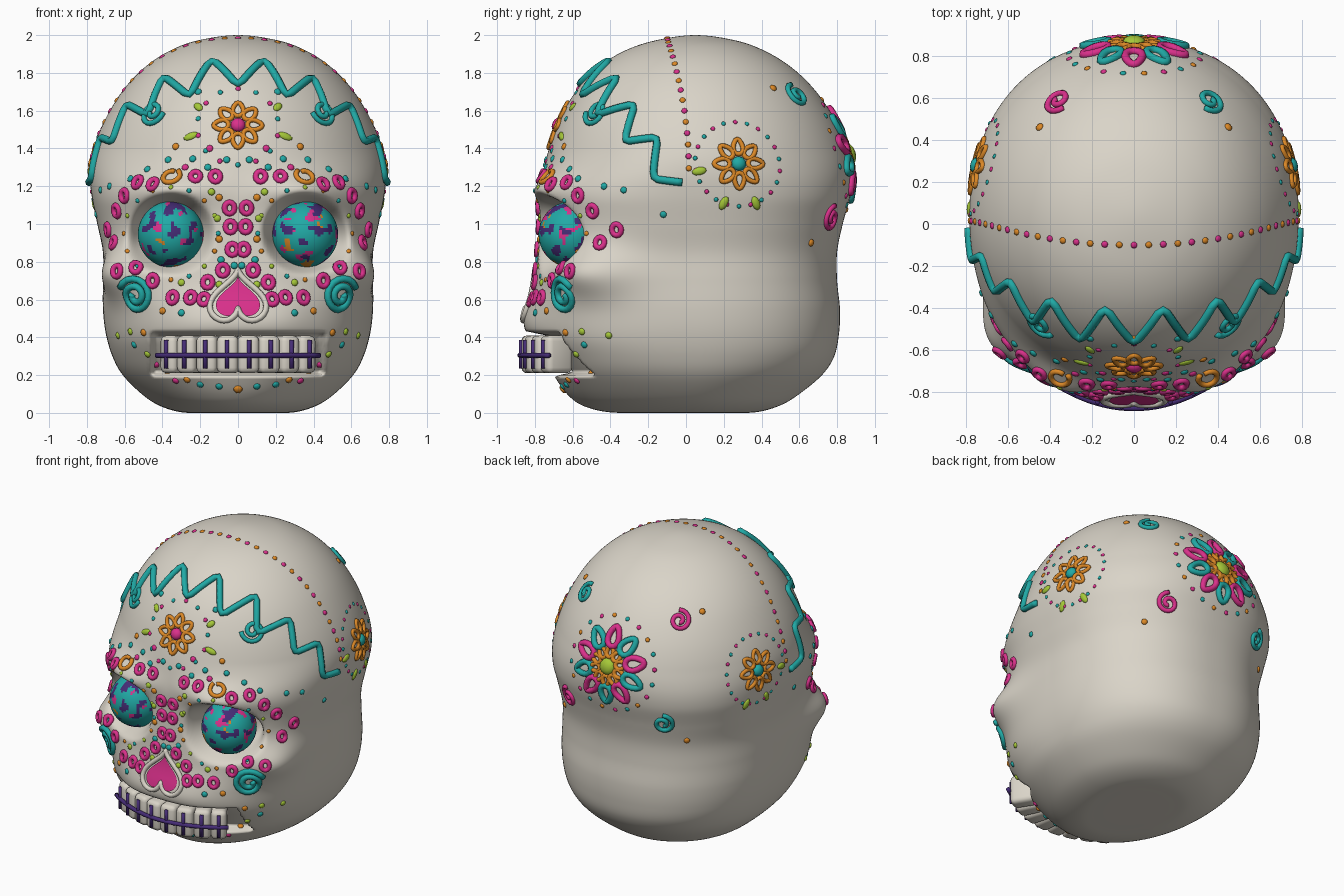
import bpy, bmesh, math
from mathutils import Vector as V, Matrix, noise
from mathutils.bvhtree import BVHTree

if "Cube" in bpy.data.objects:
    bpy.data.objects.remove(bpy.data.objects["Cube"])

# ---- colours (linear) ----
COLOURS = {"bone": (.70, .66, .58), "pink": (.70, .03, .26), "teal": (.015, .40, .38),
           "orange": (.72, .25, .02), "green": (.38, .58, .04), "purple": (.06, .025, .18)}
MATS = {}
for k, c in COLOURS.items():
    MATS[k] = bpy.data.materials.new(k)
    MATS[k].diffuse_color = (*c, 1)
X, Y, Z = V((1, 0, 0)), V((0, 1, 0)), V((0, 0, 1))
PI = math.pi

def ss(a, b, x):
    t = min(1, max(0, (x - a) / (b - a)))
    return t * t * (3 - 2 * t)

def finish(bm, name, mats):
    me = bpy.data.meshes.new(name)
    bm.to_mesh(me)
    bm.free()
    for m in mats:
        me.materials.append(MATS[m])
    me.polygons.foreach_set("use_smooth", [True] * len(me.polygons))
    ob = bpy.data.objects.new(name, me)
    bpy.context.collection.objects.link(ob)
    return ob

# ---- skull: lofted rows of (z, half width, front y, back y), then sculpted ----
ROWS = [(0, 0, .05, .05), (0, .2, -.25, .25), (.005, .31, -.42, .38), (.04, .42, -.55, .50),
        (.1, .51, -.63, .60), (.2, .61, -.70, .72), (.3, .665, -.75, .785), (.42, .70, -.81, .81),
        (.55, .715, -.82, .815), (.70, .715, -.80, .80), (.85, .715, -.785, .80),
        (1.0, .745, -.775, .83), (1.15, .775, -.775, .87), (1.28, .785, -.755, .88),
        (1.4, .765, -.725, .855), (1.55, .705, -.67, .79), (1.7, .615, -.585, .69),
        (1.82, .505, -.475, .57), (1.91, .375, -.34, .43), (1.97, .22, -.17, .27), (2, 0, .05, .05)]

def mirror_row(r):
    return (r[0], -r[1], r[3], r[2])

def sculpt(x, y, z):
    ax, s = abs(x), (1 if x >= 0 else -1)
    if y > 0:
        return V((x, y, z))
    fm = ss(-.05, -.35, y)
    d = math.hypot((ax - .355) / .23, (z - .95) / .22)
    dy = -.07 * math.exp(-((ax - .36) / .2) ** 2 - ((z - 1.18) / .08) ** 2)      # brows
    dy -= .04 * math.exp(-(ax / .35) ** 4 - ((z - .47) / .12) ** 2)              # upper jaw
    dy += .20 * (1 - ss(.55, 1.05, d))                                           # eye sockets
    dy += .11 * (1 - ss(.43, .47, ax)) * ss(.19, .22, z) * (1 - ss(.405, .435, z))  # mouth
    ck = .11 * math.exp(-((ax - .62) / .2) ** 2 - ((y + .5) / .24) ** 2 - ((z - .74) / .13) ** 2)
    return V((x + s * .75 * ck, y + fm * dy - .6 * ck, z))

bm = bmesh.new()
P = [mirror_row(ROWS[1])] + ROWS + [mirror_row(ROWS[-2])]
SEG, STEP, rings = 220, 10, []
for i in range(1, len(P) - 2):
    for j in range(STEP + (i == len(P) - 3)):
        t = j / STEP
        z, w, yf, yb = [.5 * (2 * b + (c - a) * t + (2 * a - 5 * b + 4 * c - d) * t * t +
                        (3 * b - a - 3 * c + d) * t ** 3) for a, b, c, d in zip(*P[i - 1:i + 3])]
        z, w = max(z, 0), max(w, 1e-6)
        box = ss(0, .4, z) * (1 - ss(1.1, 1.4, z))
        ring = []
        for k in range(SEG):
            a = 2 * PI * k / SEG - PI
            a -= .35 * math.sin(a)                      # denser loops on the face
            sx, cy = math.sin(a), math.cos(a)
            b = max(1e-6, .05 - yf if cy > 0 else yb - .05)
            n = 2 + box * (.5 if cy > 0 else .25)
            r = (abs(sx / w) ** n + abs(cy / b) ** n) ** (-1 / n)
            ring.append(bm.verts.new(sculpt(r * sx, .05 - r * cy, z)))
        rings.append(ring)
for a, b in zip(rings, rings[1:]):
    for k in range(SEG):
        m = (k + 1) % SEG
        bm.faces.new((a[k], a[m], b[m], b[k]))
bmesh.ops.remove_doubles(bm, verts=bm.verts[:], dist=1e-5)
bmesh.ops.recalc_face_normals(bm, faces=bm.faces[:])
bm.normal_update()
tree = BVHTree.FromBMesh(bm)
finish(bm, "skull", ["bone"])

# ---- helpers that lay icing on the skull ----
def near(p):
    return tree.find_nearest(V(p))[:2]

def hit(o, d):
    h = tree.ray_cast(V(o), d)
    return h[:2] if h[0] else near(o)

def front(x, z): return hit((x, -2, z), Y)
def back(x, z): return hit((x, 2, z), -Y)
def side(s, y, z): return hit((2 * s, y, z), -s * X)

def axes(n):
    t = Z.cross(n)
    t = t.normalized() if t.length > .05 else X.copy()
    return t, n.cross(t).normalized()

PARTS = {}
def part(name, mat):
    return PARTS.setdefault((name, mat), bmesh.new())

def dot(b, spot, r, h=.6, stretch=1, ang=0):
    p, n = spot
    t, u = axes(n)
    m = Matrix((t, u, n)).transposed().to_4x4()
    m.translation = p
    bmesh.ops.create_uvsphere(b, u_segments=10, v_segments=6, radius=1, matrix=m @
                              Matrix.Rotation(ang, 4, 'Z') @ Matrix.Diagonal((r * stretch, r, r * h, 1)))

def tube(b, spots, r, closed=False, sides=7):
    cnt, loops = len(spots), []
    for i, (p, n) in enumerate(spots):
        q0 = spots[i - 1 if i or closed else 0][0]
        q1 = spots[(i + 1) % cnt if closed else min(i + 1, cnt - 1)][0]
        t = (q1 - q0).normalized()
        s = t.cross(n).normalized()
        u = s.cross(t)
        loops.append([b.verts.new(p + n * r * .3 + r * (s * math.cos(a) + u * math.sin(a)))
                      for a in (2 * PI * k / sides for k in range(sides))])
    for i in range(cnt if closed else cnt - 1):
        l, m = loops[i], loops[(i + 1) % cnt]
        for k in range(sides):
            j = (k + 1) % sides
            b.faces.new((l[k], l[j], m[j], m[k]))
    if not closed:
        b.faces.new(loops[0])
        b.faces.new(loops[-1])

def line(b, spot, uvs, r, closed=False):
    t, u = axes(spot[1])
    tube(b, [near(spot[0] + t * x + u * y) for x, y in uvs], r, closed)

def petals(b, spot, ks, n, r0, r1, w, r):
    for k in ks:
        a, uvs = PI / 2 + 2 * PI * k / n, []
        for j in range(14):
            s = 2 * PI * j / 14
            x, y = (r0 + r1) / 2 + (r1 - r0) / 2 * math.cos(s), w * math.sin(s) * (1 - .3 * math.cos(s))
            uvs.append((x * math.cos(a) - y * math.sin(a), x * math.sin(a) + y * math.cos(a)))
        line(b, spot, uvs, r, True)

def swirl(b, spot, R, m, turns, r, start=0, inner=.2):
    N = int(turns * 18)
    line(b, spot, [(m * R * q * math.cos(a), R * q * math.sin(a)) for q, a in
                   ((1 - (1 - inner) * i / N, start + 2 * PI * turns * i / N) for i in range(N + 1))], r)

def halo(spot, n, R, r, cols, name):
    t, u = axes(spot[1])
    for k in range(n):
        a = 2 * PI * (k + .5) / n
        c = cols[k % len(cols)]
        dot(part(name, c), near(spot[0] + t * R * math.cos(a) + u * R * math.sin(a)), r)

# ---- headband zigzag ----
K = [(0, -.56, 1.72), (.14, -.40, 1.88), (.26, -.57, 1.68), (.40, -.36, 1.79), (.47, -.47, 1.57),
     (.61, -.28, 1.65), (.65, -.32, 1.43), (.73, -.15, 1.46), (.75, -.17, 1.24), (.80, -.02, 1.22)]
K = [V(p) for p in [(-x, y, z) for x, y, z in K[:0:-1]] + K]
path = [a.lerp(b, j / 6) for a, b in zip(K, K[1:]) for j in range(6)] + [K[-1]]
path = [path[0]] + [(a + 2 * b + c) / 4 for a, b, c in zip(path, path[1:], path[2:])] + [path[-1]]
tube(part("headband", "teal"), [near(p) for p in path], .021)

# ---- forehead flower ----
f = front(0, 1.525)
petals(part("forehead_petals", "orange"), f, range(8), 8, .05, .13, .028, .013)
dot(part("forehead_flower_centre", "pink"), f, .04, .7)
halo(f, 14, .225, .014, ["teal", "pink"], "small_beads")

# ---- back flower with swirls ----
f = back(0, 1.37)
for c, st in (("pink", 0), ("teal", 1)):
    petals(part("back_petals", c), f, range(st, 10, 2), 10, .13, .27, .04, .02)
petals(part("back_inner_petals", "orange"), f, range(10), 10, .06, .135, .024, .015)
dot(part("back_flower_centre", "green"), f, .058, .6)
halo(f, 20, .345, .015, ["pink", "teal", "orange"], "small_beads")
for s in (-1, 1):
    for z, c, zo in ((1.68, "teal" if s > 0 else "pink", 1.72), (1.03, "pink" if s > 0 else "teal", .9)):
        swirl(part("back_swirls", c), back(s * .36, z), .07, s, 1.5, .015, start=PI / 2)
        dot(part("large_beads", "orange"), back(s * (.45 if z > 1.5 else .47), zo), .02)

# ---- beads on the face, listed for one half: (x, z) ----
PINK = [(.12, 1.25), (.225, 1.25), (.45, 1.21), (.53, 1.22), (.6, 1.15), (.045, 1.085), (.04, .985),
        (.03, .865), (.08, .755), (.16, .69), (.18, .60), (.25, .61), (.345, .61), (.45, .70),
        (.54, .77), (.64, .75), (.64, 1.07), (.685, .97), (.655, .9)]
SMALL = {"teal": [(.06, 1.34), (.16, 1.3), (.24, 1.345), (.37, 1.34), (.48, 1.29), (.57, 1.24), (.2, .15),
                  (.55, .36), (.09, .81), (.21, 1.7), (.3, .53), (.1, .14), (.02, .78), (.68, 1.2)],
         "orange": [(.5, .425), (.37, .215), (.27, .175), (.1, 1.14), (.1, .92), (.33, 1.41), (.4, .54)],
         "green": [(.57, .43), (.635, .41), (.48, .31), (.11, 1.03), (.1, .68), (.3, .69), (.14, 1.17)],
         "pink": [(.43, .255), (.15, 1.4), (.33, .17), (.28, 1.3)]}
ring = [(.026 * math.cos(a), .03 * math.sin(a)) for a in (2 * PI * k / 12 for k in range(12))]
for s in (-1, 1):
    for x, z in PINK:
        line(part("face_rings", "pink"), front(s * x, z), ring, .0155, True)
    for c, pts in SMALL.items():
        for x, z in pts:
            dot(part("face_beads", c), front(s * x, z), .019)
    for k in range(16):
        a = 2 * PI * k / 16
        dot(part("eye_beads", ("orange", "green", "teal")[k % 3]),
            front(s * (.355 + .25 * math.cos(a)), .95 + .245 * math.sin(a)), .013)
    # leaves beside the forehead flower, swirls and brow curls
    for x, z, a in ((.25, 1.465, -.4), (.21, 1.62, .7)):
        dot(part("leaves", "green"), front(s * x, z), .02, .6, 2.1 if z < 1.5 else 1.5, s * a)
    swirl(part("forehead_swirls", "teal"), front(s * .45, 1.59), .075, s, 1.5, .015, start=PI)
    swirl(part("cheek_swirls", "teal"), front(s * .54, .62), .10, s, 2, .019, start=.5)
    swirl(part("brow_curls", "orange"), front(s * .355, 1.25), .052, s, .95, .014, start=2.2, inner=.7)
    # temple flower
    f = side(s, .28, 1.32)
    petals(part("temple_petals", "orange"), f, range(8), 8, .05, .135, .026, .013)
    dot(part("temple_flower_centre", "teal"), f, .04, .7)
    halo(f, 22, .24, .012, ["teal", "pink"], "small_beads")
    for y, z, a in ((.07, 1.28, .2), (.20, 1.11, 1.1), (.37, 1.11, 2)):
        dot(part("leaves", "green"), side(s, y, z), .022, .6, 1.8, s * a)
    for y, z in ((-.33, 1.18), (-.12, 1.05)):
        dot(part("face_beads", "teal"), side(s, y, z), .018)
for z in (.125, 1.745):
    dot(part("large_beads", "orange"), front(0, z), .024)

# ---- bead line over the crown ----
for k in range(35):
    a = math.radians(-88 + 176 * k / 34)
    dot(part("crown_beads", ("orange", "pink")[k % 2]),
        near((.8 * math.sin(a), -.105 + .12 * math.sin(a) ** 2, 1.27 + .74 * math.cos(a))), .016)

# ---- nose: upside-down heart plate with a bone rim ----
def heart(q, t):
    return front(q * .117 * math.sin(t) ** 3, .6 - q * .0073 * (13 * math.cos(t) -
                 5 * math.cos(2 * t) - 2 * math.cos(3 * t) - math.cos(4 * t)))
T = [2 * PI * k / 48 for k in range(48)]
b = part("nose_heart", "pink")
rows = [[b.verts.new(heart(q, t)[0] - .009 * Y) for t in T] for q in (.02, .25, .5, .75, 1)]
fs = [b.faces.new(rows[0])] + [b.faces.new((l[k], l[(k + 1) % 48], m[(k + 1) % 48], m[k]))
                               for l, m in zip(rows, rows[1:]) for k in range(48)]
for fc in fs:
    fc.normal_update()
bmesh.ops.reverse_faces(b, faces=[fc for fc in fs if fc.normal.y > 0])
tube(part("nose_rim", "bone"), [heart(1.27, t) for t in T], .016, True)

# ---- teeth and stitched mouth ----
def arc(x): return -.872 + .83 * x * x
b, lace = part("teeth", "bone"), part("mouth_stitches", "purple")
for s in (-1, 1):
    for x, w in ((.058, .114), (.173, .114), (.283, .108), (.378, .1)):
        x *= s
        a = math.atan(1.66 * x)
        n = V((math.sin(a), -math.cos(a), 0))
        p = V((x, arc(x), .31))
        bmesh.ops.create_cube(b, size=1, matrix=Matrix.Translation(p - n * .08) @
                              Matrix.Rotation(a, 4, 'Z') @ Matrix.Diagonal((w, .16, .2, 1)))
        tube(lace, [(p + Z * h, n) for h in (-.075, 0, .075)], .012)
bmesh.ops.bevel(b, geom=b.edges[:], offset=.03, segments=3, profile=.5, affect='EDGES')
tube(lace, [(V((x, arc(x) - .003, .305)), V((1.66 * x, -1, 0)).normalized())
            for x in (.43 * (k - 12) / 12 for k in range(25))], .014)

# ---- mosaic eyes ----
for s, name in ((-1, "left_eye"), (1, "right_eye")):
    b = bmesh.new()
    bmesh.ops.create_uvsphere(b, u_segments=64, v_segments=48, radius=.175,
                              matrix=Matrix.Translation((s * .355, -.605, .945)))
    for fc in b.faces:
        c = fc.calc_center_median()
        n1, n2, n3 = (noise.noise(c * 17 + V((o, 0, 0))) for o in (3.3, 41.7, 87.1))
        fc.material_index = 1 if n1 > .22 else 2 if n2 > .4 else 3 if n3 > .42 else 0
    finish(b, name, ["teal", "purple", "pink", "orange"])

# ---- output of all icing parts ----
for (name, mat), b in PARTS.items():
    if name != "nose_heart":
        bmesh.ops.recalc_face_normals(b, faces=b.faces[:])
    finish(b, f"{name}_{mat}", [mat])

for m in bpy.data.materials:
    if m.users and not m.is_grease_pencil:
        m.use_nodes = True
        m.node_tree.nodes["Principled BSDF"].inputs["Base Color"].default_value = m.diffuse_color
